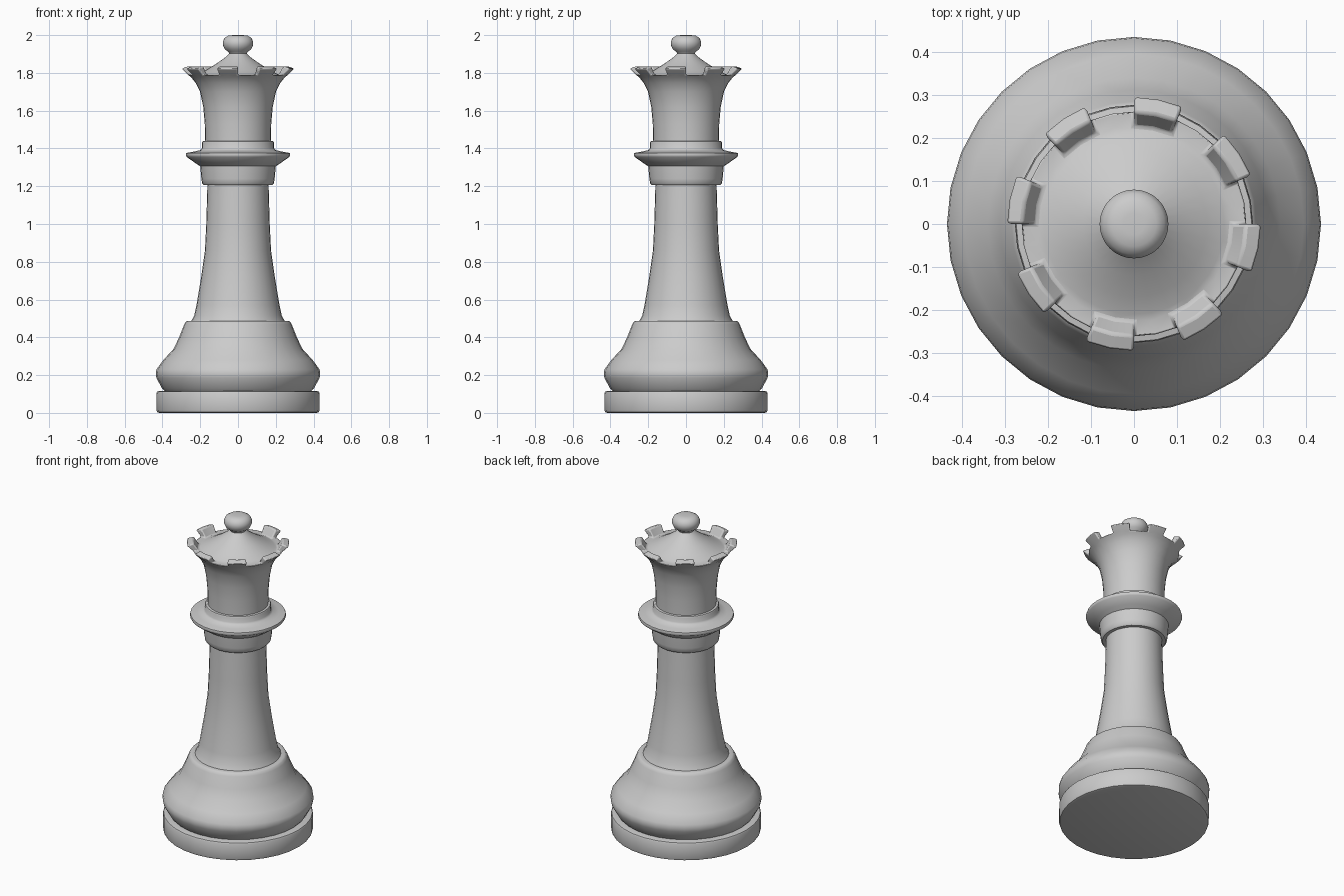
import bpy, bmesh, math

if "Cube" in bpy.data.objects:
    bpy.data.objects.remove(bpy.data.objects["Cube"])

SEGS = 32


def finish(bm, name, bevel=0.0):
    bmesh.ops.recalc_face_normals(bm, faces=bm.faces)
    mesh = bpy.data.meshes.new(name)
    bm.to_mesh(mesh)
    bm.free()
    obj = bpy.data.objects.new(name, mesh)
    bpy.context.collection.objects.link(obj)
    bpy.ops.object.select_all(action='DESELECT')
    obj.select_set(True)
    bpy.context.view_layer.objects.active = obj
    bpy.ops.object.shade_smooth_by_angle(angle=math.radians(42))
    if bevel:
        mod = obj.modifiers.new("Bevel", 'BEVEL')
        mod.width = bevel
        mod.segments = 2
        mod.limit_method = 'ANGLE'
        mod.angle_limit = math.radians(50)
    return obj


def lathe(profile):
    """Revolve (radius, height) points around z; returns bmesh and face rows."""
    bm = bmesh.new()
    rings = []
    for r, z in profile:
        if r == 0:
            rings.append([bm.verts.new((0, 0, z))] * SEGS)
        else:
            rings.append([bm.verts.new((r * math.cos(math.tau * i / SEGS),
                                        r * math.sin(math.tau * i / SEGS), z))
                          for i in range(SEGS)])
    rows = []
    for a, b in zip(rings, rings[1:]):
        row = []
        for i in range(SEGS):
            j = (i + 1) % SEGS
            quad = list(dict.fromkeys([a[i], a[j], b[j], b[i]]))
            row.append(bm.faces.new(quad))
        rows.append(row)
    return bm, rows


# Parts share their end radii so the skin is continuous from foot to finial
parts = {
    "foot": [(0, 0), (0.415, 0), (0.428, 0.004), (0.432, 0.015), (0.432, 0.105),
             (0.428, 0.113), (0.415, 0.116), (0.39, 0.117)],
    "base_bell": [(0.39, 0.117), (0.402, 0.13), (0.432, 0.185), (0.435, 0.205), (0.432, 0.23),
                  (0.395, 0.28), (0.34, 0.34), (0.312, 0.4), (0.285, 0.468),
                  (0.277, 0.482), (0.268, 0.487), (0.247, 0.487)],
    "stem": [(0.247, 0.487), (0.232, 0.515), (0.22, 0.57), (0.195, 0.72),
             (0.175, 0.86), (0.168, 1.0), (0.162, 1.206)],
    "collar": [(0.162, 1.206), (0.182, 1.206), (0.19, 1.215), (0.194, 1.24), (0.2, 1.306),
               (0.225, 1.322), (0.272, 1.355), (0.277, 1.365), (0.274, 1.376),
               (0.235, 1.383), (0.2, 1.391), (0.191, 1.402), (0.191, 1.43),
               (0.187, 1.438), (0.174, 1.44)],
    "finial": [(0.046, 1.903), (0.053, 1.913), (0.07, 1.925), (0.08, 1.948), (0.08, 1.966),
               (0.071, 1.985), (0.052, 1.997), (0.025, 2.0), (0, 2.0)],
}
for name, profile in parts.items():
    bm, _ = lathe(profile)
    finish(bm, name)

# Flared crown with a domed top
crown = [(0.174, 1.44), (0.176, 1.53), (0.184, 1.62), (0.201, 1.7), (0.225, 1.748),
         (0.247, 1.775), (0.265, 1.79), (0.228, 1.788), (0.21, 1.794),
         (0.17, 1.815), (0.12, 1.845), (0.062, 1.886), (0.046, 1.903)]
bm, rows = lathe(crown)
rim = rows[6]

# Eight points raised outward from the rim, two segments on, two off
points = [f for i, f in enumerate(rim) if i % 4 >= 2]
new = bmesh.ops.extrude_face_region(bm, geom=points)
for v in new["geom"]:
    if isinstance(v, bmesh.types.BMVert):
        r = math.hypot(v.co.x, v.co.y)
        goal, z = (0.298, 1.823) if r > 0.25 else (0.259, 1.836)
        v.co = (v.co.x * goal / r, v.co.y * goal / r, z)
bmesh.ops.delete(bm, geom=[f for f in points if f.is_valid], context='FACES_ONLY')
finish(bm, "crown", bevel=0.007)
